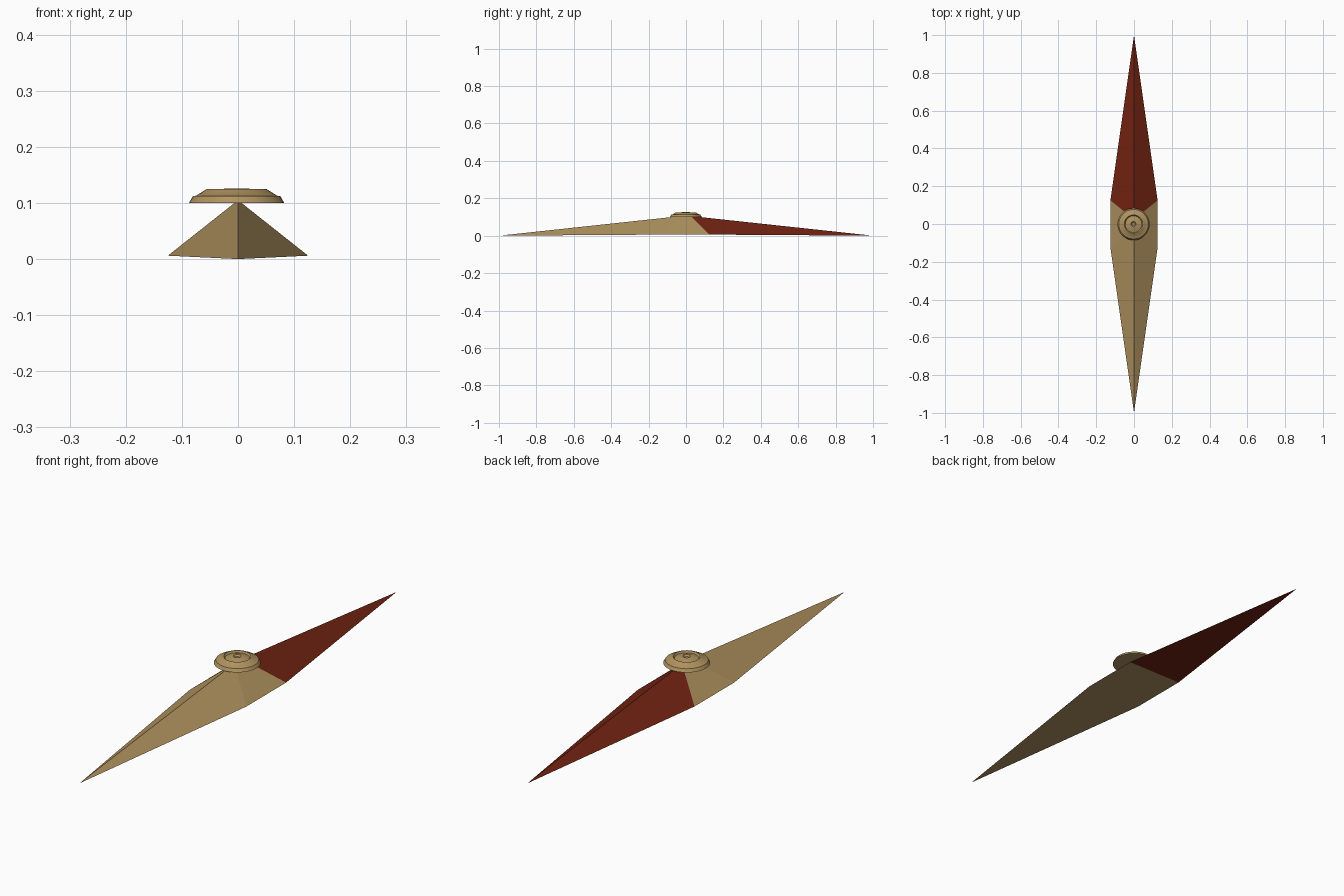
import bpy, bmesh, math

if "Cube" in bpy.data.objects:
    bpy.data.objects.remove(bpy.data.objects["Cube"])


def material(name, rgb):
    m = bpy.data.materials.new(name)
    m.diffuse_color = (*rgb, 1)
    m.use_nodes = True
    m.node_tree.nodes["Principled BSDF"].inputs["Base Color"].default_value = m.diffuse_color
    return m


brass = material("brass", (0.43, 0.29, 0.115))
red = material("red_paint", (0.17, 0.017, 0.006))


def new_object(name, bm, mats):
    bmesh.ops.recalc_face_normals(bm, faces=bm.faces)
    me = bpy.data.meshes.new(name)
    bm.to_mesh(me)
    bm.free()
    for m in mats:
        me.materials.append(m)
    ob = bpy.data.objects.new(name, me)
    bpy.context.collection.objects.link(ob)
    return ob


# Needle: ridged faceted blade, rear half painted red
bm = bmesh.new()
pts = {}
for s in (-1, 1):
    pts["tip", s] = bm.verts.new((0, s, 0))
    pts["ridge", s] = bm.verts.new((0, s * 0.025, 0.105))
    for x in (-1, 1):
        pts["corner", x, s] = bm.verts.new((x * 0.125, s * 0.125, 0.006))


def face(mat, *keys):
    bm.faces.new([pts[k] for k in keys]).material_index = mat


for s in (-1, 1):
    mat = 1 if s > 0 else 0
    for x in (-1, 1):
        face(mat, ("tip", s), ("corner", x, s), ("ridge", s))
    face(mat, ("tip", s), ("corner", -1, s), ("corner", 1, s))
for x in (-1, 1):
    face(0, ("corner", x, -1), ("corner", x, 1), ("ridge", 1), ("ridge", -1))
face(0, ("corner", -1, -1), ("corner", 1, -1), ("corner", 1, 1), ("corner", -1, 1))
new_object("needle", bm, [brass, red])

# Pivot cap: turned profile with stepped rim, groove and dimpled centre
profile = [(0, 0.100), (0.085, 0.100), (0.078, 0.112), (0.072, 0.113),
           (0.053, 0.125), (0.049, 0.125), (0.044, 0.119), (0.034, 0.121),
           (0.021, 0.126), (0.014, 0.126), (0.008, 0.121), (0, 0.121)]
bm = bmesh.new()
vs = [bm.verts.new((r - 0.0025, -0.001, z)) for r, z in profile]
edges = [bm.edges.new(p) for p in zip(vs, vs[1:])]
bmesh.ops.spin(bm, geom=vs + edges, cent=(-0.0025, -0.001, 0), axis=(0, 0, 1),
               angle=2 * math.pi, steps=32)
bmesh.ops.remove_doubles(bm, verts=bm.verts, dist=1e-5)
cap = new_object("pivot_cap", bm, [brass])
bpy.context.view_layer.objects.active = cap
cap.select_set(True)
bpy.ops.object.shade_smooth_by_angle(angle=math.radians(25))
